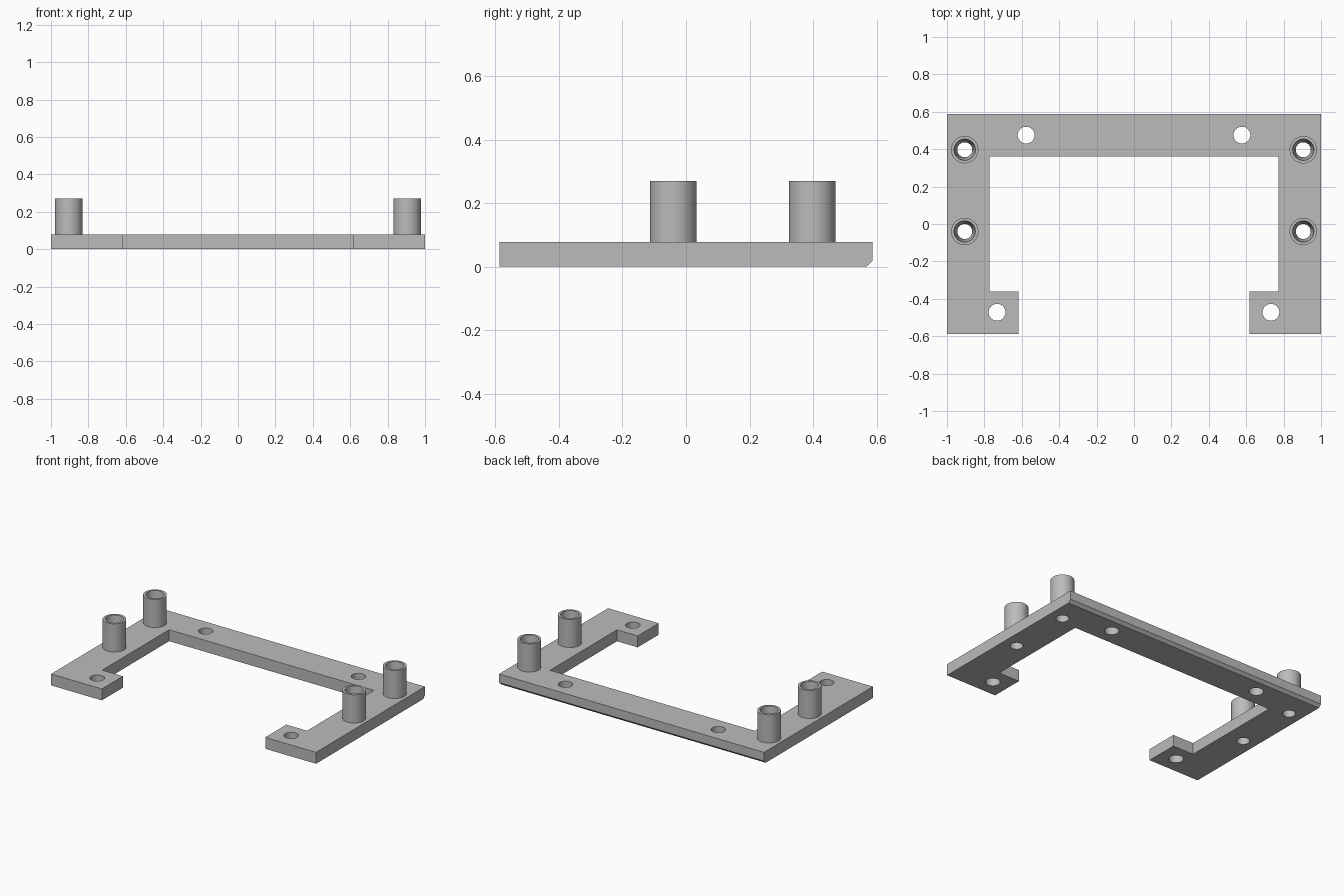
import bpy
import bmesh
from math import cos, sin, tau, radians

if "Cube" in bpy.data.objects:
    bpy.data.objects.remove(bpy.data.objects["Cube"], do_unlink=True)

THICK, POST_TOP = 0.078, 0.27
POST_R, RIM_R, BORE_R, SCREW_R = 0.073, 0.057, 0.04, 0.045
SEGMENTS = 48
BACK_Y, CHAMFER = 0.587, 0.019

# Hole centres on one side, mirrored across x
POSTS = [(s * 0.905, y) for s in (-1, 1) for y in (0.397, -0.04)]
SCREWS = [(s * x, y) for s in (-1, 1) for x, y in ((0.577, 0.475), (0.732, -0.472))]

grey = bpy.data.materials.new("plain grey")
grey.use_nodes = True
grey.diffuse_color = (0.5, 0.5, 0.5, 1)
grey.node_tree.nodes["Principled BSDF"].inputs["Base Color"].default_value = (0.5, 0.5, 0.5, 1)


def make_object(name, bm):
    bmesh.ops.recalc_face_normals(bm, faces=bm.faces)
    mesh = bpy.data.meshes.new(name)
    bm.to_mesh(mesh)
    bm.free()
    mesh.materials.append(grey)
    obj = bpy.data.objects.new(name, mesh)
    bpy.context.collection.objects.link(obj)
    return obj


def select_only(obj):
    bpy.ops.object.select_all(action="DESELECT")
    obj.select_set(True)
    bpy.context.view_layer.objects.active = obj


def circle(bm, x, y, r, z):
    return [bm.verts.new((x + r * cos(tau * i / SEGMENTS), y + r * sin(tau * i / SEGMENTS), z))
            for i in range(SEGMENTS)]


def bridge(bm, a, b):
    for i in range(SEGMENTS):
        j = (i + 1) % SEGMENTS
        bm.faces.new((a[i], a[j], b[j], b[i]))


# Open frame plate with two inward feet
half = [(0.617, -BACK_Y), (1, -BACK_Y), (1, BACK_Y)]
inner = [(0.773, 0.362), (0.773, -0.36), (0.617, -0.36)]
outline = half + [(-x, y) for x, y in reversed(half)]
outline += [(-x, y) for x, y in reversed(inner)] + inner
bm = bmesh.new()
base = bm.faces.new([bm.verts.new((x, y, 0)) for x, y in outline])
walls = bmesh.ops.extrude_face_region(bm, geom=[base])["geom"]
for v in walls:
    if isinstance(v, bmesh.types.BMVert):
        v.co.z = THICK

# Chamfer along the lower back edge
back_edge = [e for e in bm.edges
             if all(v.co.z < 0.001 and v.co.y > BACK_Y - 0.001 for v in e.verts)]
bmesh.ops.bevel(bm, geom=back_edge, offset=CHAMFER, segments=1, affect="EDGES")
plate = make_object("frame_plate", bm)

# Through holes in the plate
bm = bmesh.new()
for centres, radius in ((POSTS, BORE_R), (SCREWS, SCREW_R)):
    for x, y in centres:
        low = circle(bm, x, y, radius, -0.1)
        high = circle(bm, x, y, radius, THICK + 0.1)
        bridge(bm, low, high)
        bm.faces.new(low)
        bm.faces.new(high)
cutter = make_object("hole_cutter", bm)
cutter.hide_render = True
cut = plate.modifiers.new("holes", "BOOLEAN")
cut.operation = "DIFFERENCE"
cut.solver = "EXACT"
cut.object = cutter
select_only(plate)
bpy.ops.object.modifier_apply(modifier=cut.name)
bpy.data.objects.remove(cutter, do_unlink=True)
bpy.ops.object.shade_smooth_by_angle(angle=radians(30))

# Hollow standoffs with a tapered bore
profile = [(BORE_R, THICK), (RIM_R, POST_TOP), (POST_R, POST_TOP), (POST_R, THICK)]
for x, y in POSTS:
    bm = bmesh.new()
    rings = [circle(bm, x, y, r, z) for r, z in profile]
    for k in range(len(rings)):
        bridge(bm, rings[k], rings[(k + 1) % len(rings)])
    side = "left" if x > 0 else "right"
    place = "back" if y > 0 else "middle"
    post = make_object(f"{side}_{place}_standoff", bm)
    select_only(post)
    bpy.ops.object.shade_smooth_by_angle(angle=radians(30))
